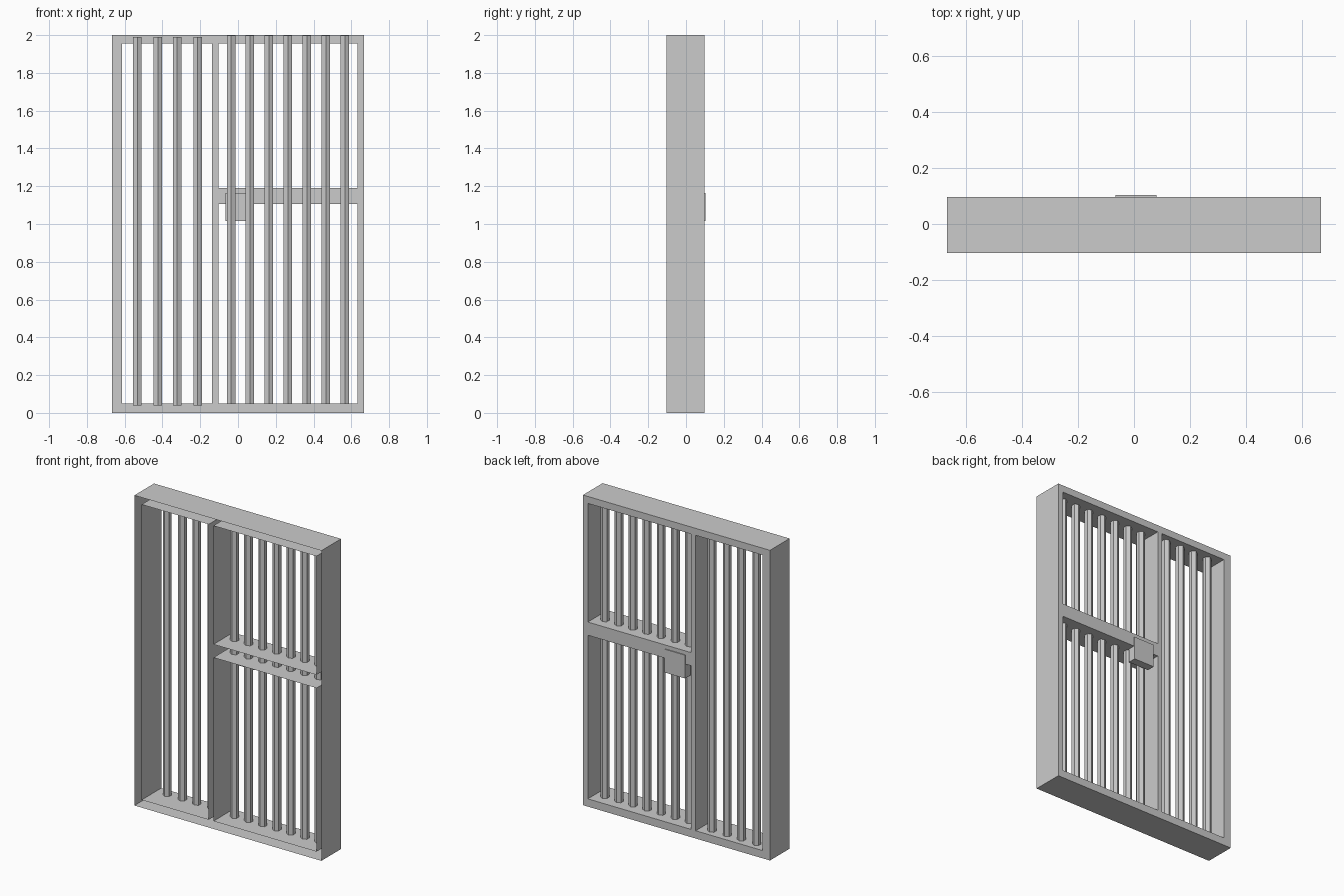
import bpy, bmesh

if "Cube" in bpy.data.objects:
    bpy.data.objects.remove(bpy.data.objects["Cube"])

Y_FRONT, Y_BACK = -0.103, 0.097


def to_object(name, bm):
    mesh = bpy.data.meshes.new(name)
    bm.to_mesh(mesh)
    bm.free()
    obj = bpy.data.objects.new(name, mesh)
    bpy.context.collection.objects.link(obj)
    return obj


def bar(name, x, y, z0, z1):
    # six-sided bar, an edge pointing to the front
    bpy.ops.mesh.primitive_cylinder_add(vertices=6, radius=0.026, depth=z1 - z0,
                                        location=(x, y, (z0 + z1) / 2))
    bpy.context.object.name = name


# Hollow frame, open at the front: back face with three openings, edges drawn forward
xs = [-0.667, -0.615, -0.137, -0.103, 0.632, 0.667]
zs = [0, 0.05, 1.105, 1.19, 1.955, 2.0]
openings = {(1, 1), (1, 2), (1, 3), (3, 1), (3, 3)}

bm = bmesh.new()
grid = [[bm.verts.new((x, Y_BACK, z)) for z in zs] for x in xs]
for i in range(5):
    for j in range(5):
        if (i, j) not in openings:
            bm.faces.new((grid[i][j], grid[i][j + 1], grid[i + 1][j + 1], grid[i + 1][j]))
rim = [e for e in bm.edges if e.is_boundary]
new = bmesh.ops.extrude_edge_only(bm, edges=rim)["geom"]
bmesh.ops.translate(bm, vec=(0, Y_FRONT - Y_BACK, 0),
                    verts=[g for g in new if isinstance(g, bmesh.types.BMVert)])
to_object("gate_frame", bm)

# Fixed-side bars
for k, x in enumerate([-0.533, -0.424, -0.322, -0.214]):
    bar(f"fixed_bar_{k + 1}", x, 0.04, 0.04, 1.99)

# Door-side bars
for k in range(7):
    bar(f"door_bar_{k + 1}", -0.037 + 0.1005 * k, 0.018, 0.048, 1.998)

# Lock box on the back of the crossbar
bpy.ops.mesh.primitive_cube_add(size=1, location=(0.0075, 0.0765, 1.09))
lock = bpy.context.object
lock.name = "lock_box"
lock.scale = (0.147, 0.053, 0.15)
